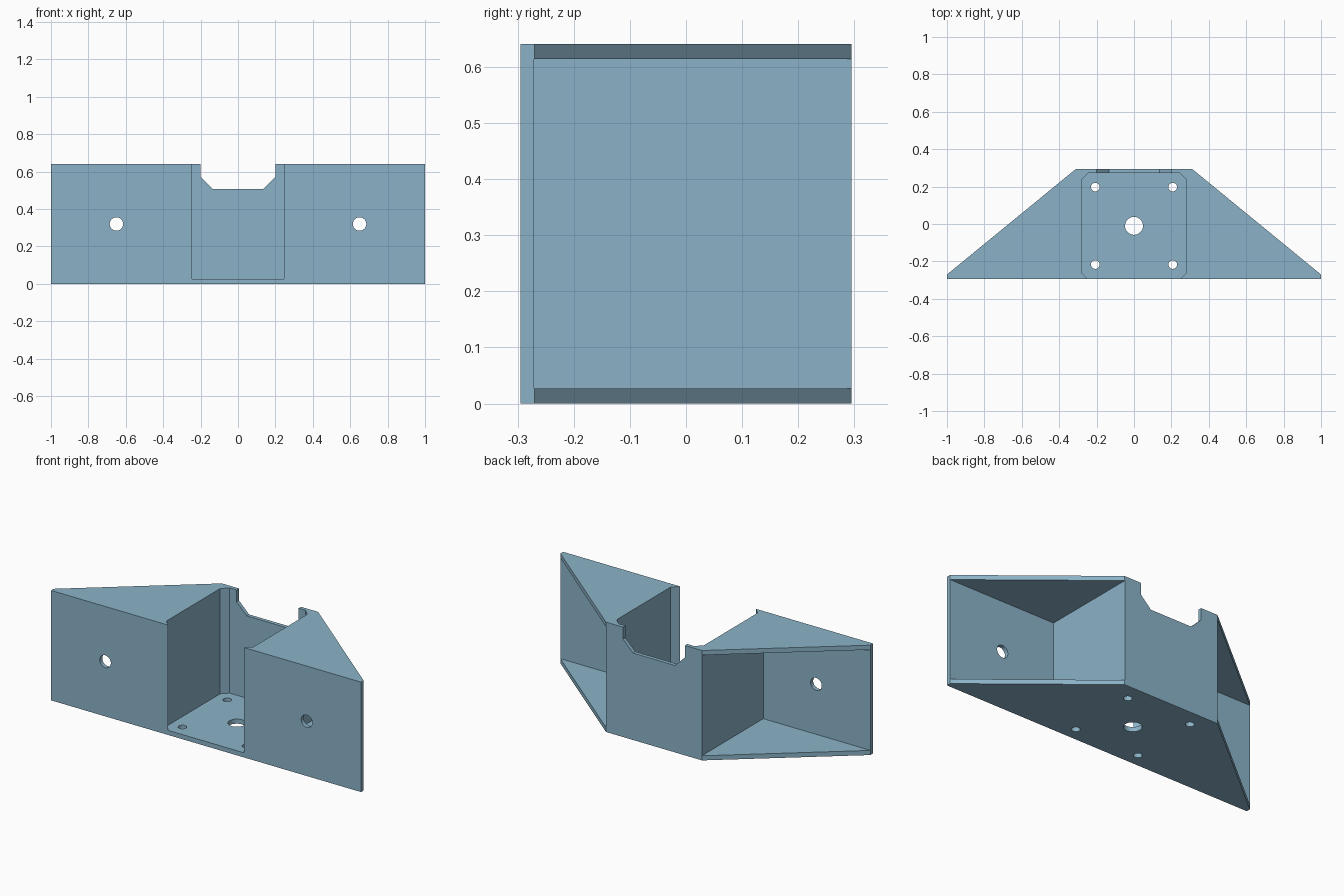
import bpy, bmesh, math

if "Cube" in bpy.data.objects:
    bpy.data.objects.remove(bpy.data.objects["Cube"])

H = 0.641      # overall height
T = 0.027      # plate thickness
FRONT, BACK = -0.295, 0.295


def prism(name, pts, lo, hi, axis="z"):
    """Extrude a 2D outline along z (outline in x,y) or y (outline in x,z)."""
    place = (lambda p, h: (p[0], p[1], h)) if axis == "z" else (lambda p, h: (p[0], h, p[1]))
    bm = bmesh.new()
    a = [bm.verts.new(place(p, lo)) for p in pts]
    b = [bm.verts.new(place(p, hi)) for p in pts]
    bm.faces.new(a)
    bm.faces.new(b)
    n = len(pts)
    for i in range(n):
        j = (i + 1) % n
        bm.faces.new((a[i], a[j], b[j], b[i]))
    bmesh.ops.recalc_face_normals(bm, faces=bm.faces)
    mesh = bpy.data.meshes.new(name)
    bm.to_mesh(mesh)
    bm.free()
    ob = bpy.data.objects.new(name, mesh)
    bpy.context.collection.objects.link(ob)
    return ob


def circle(x, y, r, n=32):
    return [(x + r * math.cos(2 * math.pi * i / n), y + r * math.sin(2 * math.pi * i / n))
            for i in range(n)]


def cut(body, cutter):
    mod = body.modifiers.new(cutter.name, "BOOLEAN")
    mod.operation = "DIFFERENCE"
    mod.solver = "EXACT"
    mod.object = cutter
    bpy.context.view_layer.objects.active = body
    bpy.ops.object.modifier_apply(modifier=mod.name)
    bpy.data.objects.remove(cutter, do_unlink=True)


# Solid trapezoid block
body = prism("mounting_bracket",
             [(-1, FRONT), (1, FRONT), (1, -0.27), (0.31, BACK), (-0.31, BACK), (-1, -0.27)], 0, H)

# Central pocket with chamfered corners, open at the top and front
cut(body, prism("centre_pocket",
                [(-0.245, -0.4), (0.245, -0.4), (0.245, FRONT), (0.281, -0.259), (0.281, 0.237),
                 (0.245, 0.273), (-0.245, 0.273), (-0.281, 0.237), (-0.281, -0.259),
                 (-0.245, FRONT)], T, 1))

# Notch in the back wall
cut(body, prism("back_notch",
                [(-0.2, 0.8), (-0.2, 0.571), (-0.135, 0.507), (0.135, 0.507), (0.2, 0.571), (0.2, 0.8)],
                0.2, 0.4, "y"))

# Side bays, open along the slanted sides, and front screw holes
for s in (-1, 1):
    cut(body, prism("side_bay",
                    [(s * 0.309, -0.271), (s * 1.2, -0.271), (s * 1.2, 0.5), (s * 0.309, 0.5)], T, H - T))
    cut(body, prism("front_hole", circle(s * 0.65, 0.32, 0.036), -0.4, -0.2, "y"))
    for y in (-0.217, 0.197):
        cut(body, prism("floor_hole", circle(s * 0.207, y, 0.023), -0.1, 0.1))

# Large centre hole in the floor
cut(body, prism("centre_hole", circle(0, -0.01, 0.048), -0.1, 0.1))

# Single blue-grey colour
mat = bpy.data.materials.new("blue_grey")
mat.diffuse_color = (0.26, 0.45, 0.58, 1)
mat.use_nodes = True
mat.node_tree.nodes["Principled BSDF"].inputs["Base Color"].default_value = mat.diffuse_color
body.data.materials.clear()
body.data.materials.append(mat)
for p in body.data.polygons:
    p.material_index = 0

# Smooth the round holes while keeping hard edges
body.select_set(True)
bpy.context.view_layer.objects.active = body
bpy.ops.object.shade_smooth_by_angle(angle=math.radians(30))
